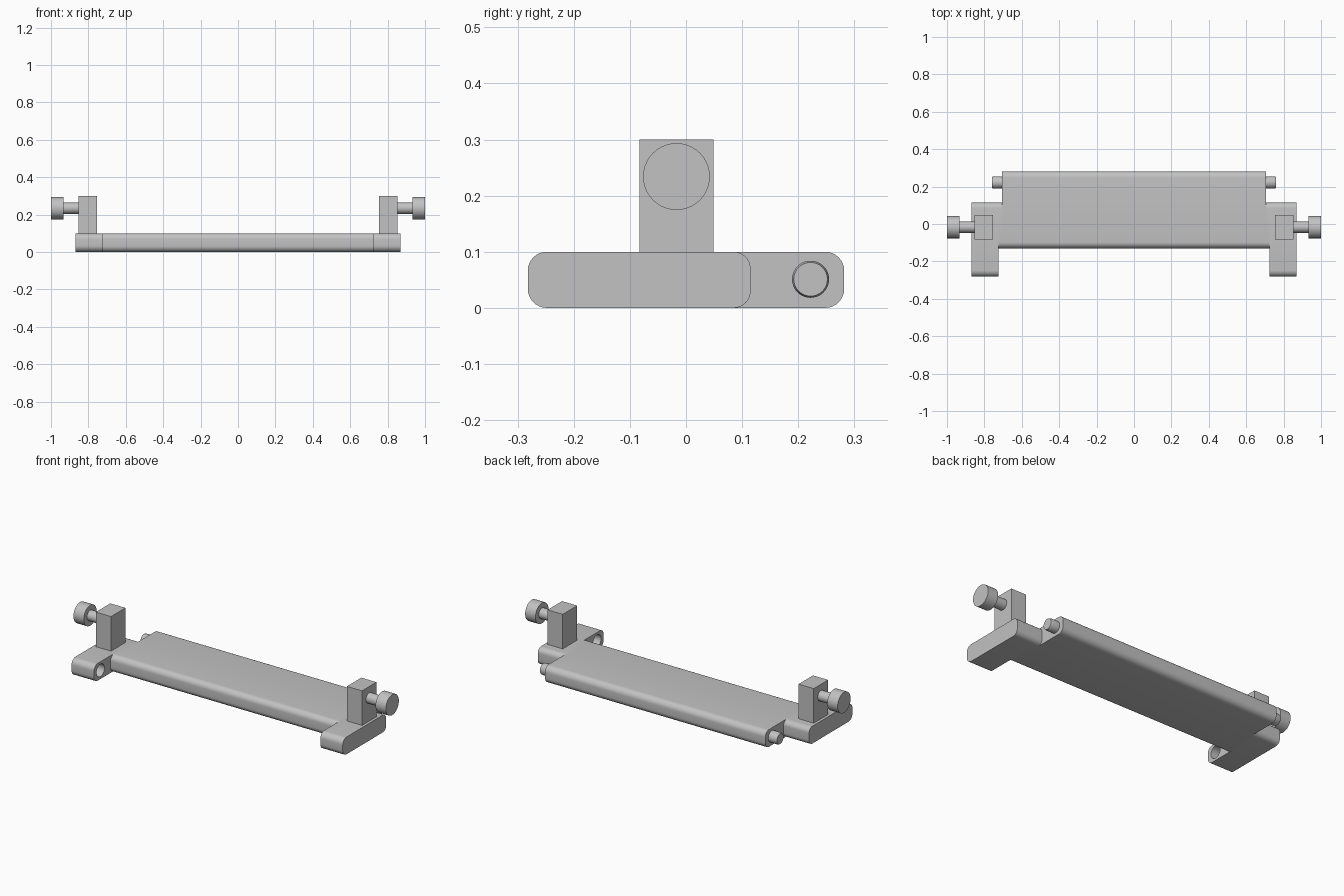
import bpy, bmesh, math
from mathutils import Vector

cube = bpy.data.objects.get("Cube")
if cube:
    bpy.data.objects.remove(cube, do_unlink=True)

grey = bpy.data.materials.new("plain_grey")
grey.use_nodes = True
grey.diffuse_color = (0.54, 0.54, 0.54, 1)
grey.node_tree.nodes["Principled BSDF"].inputs["Base Color"].default_value = grey.diffuse_color

HEIGHT = 0.1


def finish(name, bm):
    bmesh.ops.recalc_face_normals(bm, faces=bm.faces)
    mesh = bpy.data.meshes.new(name)
    bm.to_mesh(mesh)
    bm.free()
    mesh.materials.append(grey)
    obj = bpy.data.objects.new(name, mesh)
    bpy.context.collection.objects.link(obj)
    return obj


def smooth(obj):
    bpy.ops.object.select_all(action="DESELECT")
    obj.select_set(True)
    bpy.context.view_layer.objects.active = obj
    bpy.ops.object.shade_smooth_by_angle(angle=math.radians(30))


def bar(name, x0, x1, y0, y1, z0, z1, front=0, back=0, steps=8):
    """Box along x whose front and back long edges can be rounded."""
    corners = [(y1, z1, back, 0), (y0, z1, front, 1), (y0, z0, front, 2), (y1, z0, back, 3)]
    profile = []
    for y, z, r, quarter in corners:
        cy = y - r if quarter in (0, 3) else y + r
        cz = z - r if quarter < 2 else z + r
        for i in range(steps + 1 if r else 1):
            a = (quarter + i / steps) * math.pi / 2
            profile.append((cy + r * math.cos(a), cz + r * math.sin(a)))
    bm = bmesh.new()
    face = bm.faces.new([bm.verts.new((x0, y, z)) for y, z in profile])
    moved = bmesh.ops.extrude_face_region(bm, geom=[face])["geom"]
    bmesh.ops.translate(bm, vec=Vector((x1 - x0, 0, 0)),
                        verts=[g for g in moved if isinstance(g, bmesh.types.BMVert)])
    # the extrusion keeps the starting cap
    return finish(name, bm)


def turned(name, profile, y, z, side, segments=40):
    """Solid of revolution about x from (x, radius) pairs."""
    bm = bmesh.new()
    rings = []
    for x, r in profile:
        angles = [2 * math.pi * i / segments for i in range(segments)]
        rings.append([bm.verts.new((side * x, y + r * math.cos(a), z + r * math.sin(a)))
                      for a in angles])
    for a, b in zip(rings, rings[1:]):
        for i in range(segments):
            j = (i + 1) % segments
            bm.faces.new((a[i], a[j], b[j], b[i]))
    bm.faces.new(rings[0])
    bm.faces.new(rings[-1])
    return finish(name, bm)


# Main plate
smooth(bar("main_plate", -0.705, 0.705, -0.13, 0.282, 0, HEIGHT, 0.032, 0.034))

for label, s in (("left", 1), ("right", -1)):
    # Short neck joining plate and lug
    smooth(bar(label + "_neck", s * 0.705, s * 0.725, -0.13, 0.115, 0, HEIGHT, 0.032, 0.03))

    # Forward lug with a blind socket in its inner face
    lug = bar(label + "_lug", s * 0.725, s * 0.868, -0.282, 0.115, 0, HEIGHT, 0.034, 0.03)
    cutter = turned("socket_cutter", [(0.7, 0.036), (0.8, 0.036)], -0.222, 0.05, s)
    cutter.hide_render = True
    cut = lug.modifiers.new("socket", "BOOLEAN")
    cut.operation = "DIFFERENCE"
    cut.solver = "EXACT"
    cut.object = cutter
    bpy.context.view_layer.objects.active = lug
    bpy.ops.object.modifier_apply(modifier=cut.name)
    bpy.data.objects.remove(cutter, do_unlink=True)
    smooth(lug)

    # Hinge pin at the rear corner
    smooth(turned(label + "_pin", [(0.7, 0.033), (0.748, 0.033), (0.759, 0.030)],
                  0.222, 0.051, s))

    # Upright post
    bar(label + "_post", s * 0.755, s * 0.852, -0.083, 0.049, HEIGHT - 0.005, 0.3)

    # Stud with a wide round head
    smooth(turned(label + "_stud", [(0.84, 0.03), (0.934, 0.03), (0.934, 0.0595), (1.0, 0.0595)],
                  -0.017, 0.234, s))
